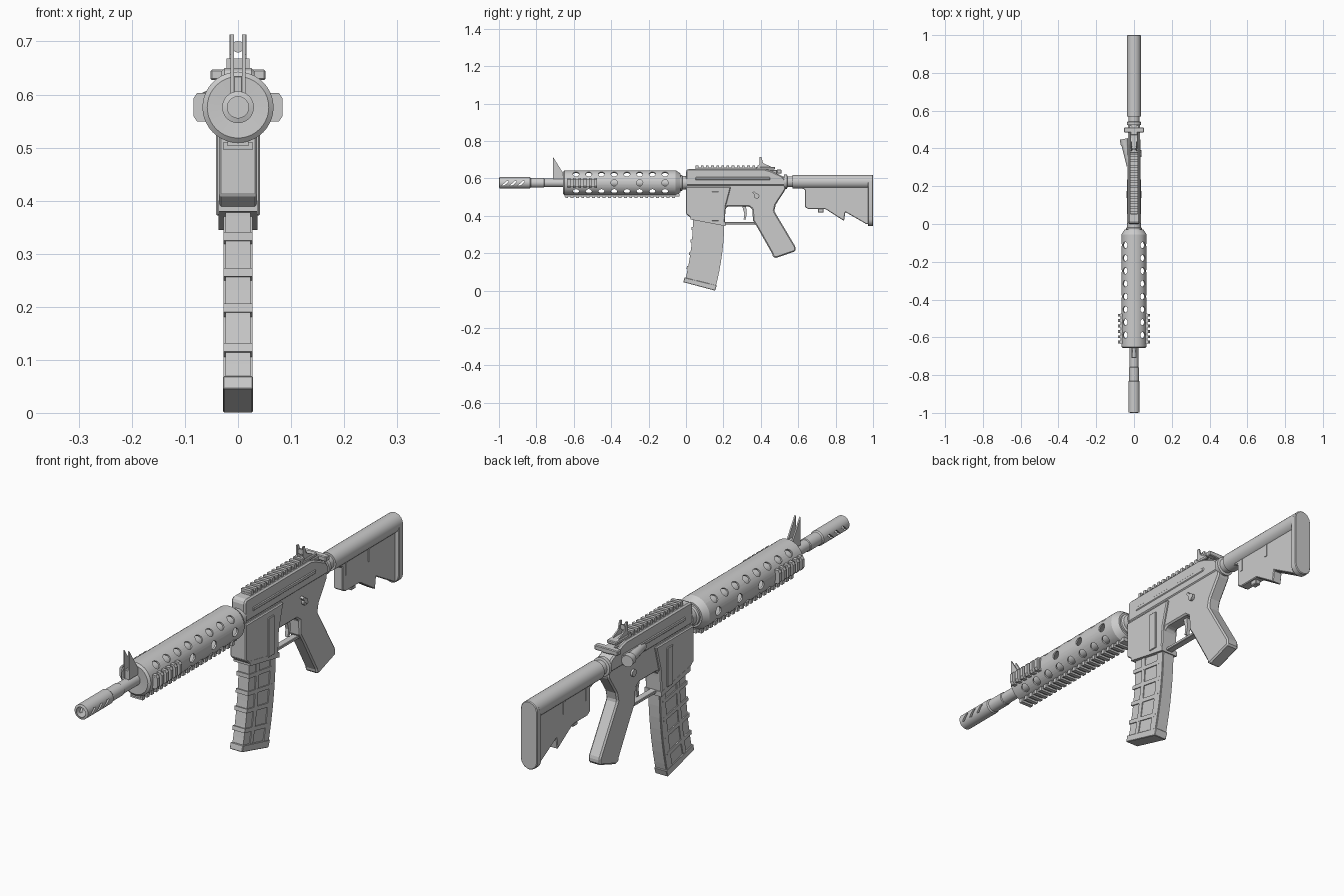
import bpy, bmesh, math
from mathutils import Vector, Matrix

if "Cube" in bpy.data.objects:
    bpy.data.objects.remove(bpy.data.objects["Cube"])

AX = 0.576  # height of the bore axis
mat = bpy.data.materials.new("light_grey")
mat.diffuse_color = (0.6, 0.6, 0.6, 1)
mat.use_nodes = True
mat.node_tree.nodes["Principled BSDF"].inputs["Base Color"].default_value = mat.diffuse_color


def finish(name, bm, bevel=0.0, smooth=True):
    bmesh.ops.recalc_face_normals(bm, faces=bm.faces)
    me = bpy.data.meshes.new(name)
    bm.to_mesh(me)
    bm.free()
    ob = bpy.data.objects.new(name, me)
    bpy.context.collection.objects.link(ob)
    me.materials.append(mat)
    if bevel:
        m = ob.modifiers.new("bevel", 'BEVEL')
        m.width, m.segments, m.limit_method = bevel, 1, 'ANGLE'
    if smooth:
        bpy.ops.object.select_all(action='DESELECT')
        ob.select_set(True)
        bpy.context.view_layer.objects.active = ob
        bpy.ops.object.shade_smooth_by_angle(angle=math.radians(30))
    return ob


def add_prism(bm, pts, x0, x1):
    """Extrude a (y, z) outline from x0 to x1."""
    f = bm.faces.new([bm.verts.new((x0, y, z)) for y, z in pts])
    r = bmesh.ops.extrude_face_region(bm, geom=[f], use_keep_orig=True)
    vs = [v for v in r["geom"] if isinstance(v, bmesh.types.BMVert)]
    bmesh.ops.translate(bm, verts=vs, vec=(x1 - x0, 0, 0))


def prism(name, pts, half, bevel=0.0):
    bm = bmesh.new()
    add_prism(bm, pts, -half, half)
    return finish(name, bm, bevel, False)


def add_box(bm, x0, x1, y0, y1, z0, z1):
    add_prism(bm, [(y0, z0), (y1, z0), (y1, z1), (y0, z1)], x0, x1)


def boxes(name, items, bevel=0.0):
    bm = bmesh.new()
    for b in items:
        add_box(bm, *b)
    return finish(name, bm, bevel, False)


def add_rod(bm, a, b, r, seg=20):
    a, b = Vector(a), Vector(b)
    rot = (b - a).to_track_quat('Z', 'Y').to_matrix().to_4x4()
    bmesh.ops.create_cone(bm, cap_ends=True, segments=seg, radius1=r, radius2=r,
                          depth=(b - a).length,
                          matrix=Matrix.Translation((a + b) / 2) @ rot)


def rod(name, a, b, r, seg=20):
    bm = bmesh.new()
    add_rod(bm, a, b, r, seg)
    return finish(name, bm)


def lathe(name, prof, seg=32, z=AX):
    """Revolve a closed (y, radius) loop about the bore axis."""
    bm = bmesh.new()
    rings = [[bm.verts.new((r * math.cos(t), y, z + r * math.sin(t)))
              for t in (2 * math.pi * i / seg for i in range(seg))] for y, r in prof]
    for k in range(len(rings)):
        p, q = rings[k], rings[(k + 1) % len(rings)]
        for i in range(seg):
            j = (i + 1) % seg
            bm.faces.new((p[i], p[j], q[j], q[i]))
    return finish(name, bm)


def cut(ob, bm, name):
    c = finish(name, bm, smooth=False)
    c.hide_render = True
    c.display_type = 'WIRE'
    m = ob.modifiers.new(name, 'BOOLEAN')
    m.operation, m.solver, m.object = 'DIFFERENCE', 'EXACT', c


# Barrel and slotted muzzle
rod("barrel", (0, -0.85, AX), (0, 0.02, AX), 0.023, 24)
lathe("barrel_collar", [(-0.83, 0.02), (-0.83, 0.026), (-0.76, 0.026), (-0.755, 0.02)])
muzzle = lathe("muzzle", [(-1, 0.02), (-0.997, 0.03), (-0.835, 0.03), (-0.828, 0.024),
                          (-0.828, 0.015), (-0.85, 0.02)])
bm = bmesh.new()
for k in range(3):
    y = -0.97 + 0.043 * k
    add_prism(bm, [(y - 0.014, AX - 0.013), (y - 0.002, AX - 0.015),
                   (y + 0.024, AX + 0.008), (y + 0.012, AX + 0.01)], -0.1, 0.1)
cut(muzzle, bm, "muzzle_slot_cutter")

# Handguard: hollow tube with rows of round holes
guard = lathe("handguard", [(-0.655, 0.022), (-0.657, 0.058), (-0.65, 0.067), (-0.055, 0.067),
                            (-0.03, 0.05), (-0.03, 0.022), (-0.045, 0.022), (-0.055, 0.06),
                            (-0.64, 0.06), (-0.645, 0.022)], 40)
holes = [-0.588 + 0.068 * i for i in range(8)]
for n, (ang, ys) in enumerate([(45, holes), (135, holes), (0, holes[3::2] + holes[7:8])]):
    bm = bmesh.new()
    d = Vector((math.cos(math.radians(ang)), 0, math.sin(math.radians(ang)))) * 0.1
    for y in sorted(set(ys)):
        c = Vector((0, y, AX))
        add_rod(bm, c - d, c + d, 0.017, 16)
    cut(guard, bm, "hole_cutter_%d" % n)
lathe("barrel_nut", [(-0.035, 0.02), (-0.035, 0.043), (-0.022, 0.043), (-0.018, 0.036),
                     (0.005, 0.036), (0.005, 0.02)])

# Toothed rails on the handguard sides and underside
bm = bmesh.new()
for s in (-1, 1):
    add_box(bm, s * 0.055, s * 0.072, -0.635, -0.475, AX - 0.02, AX + 0.02)
    for i in range(6):
        y = -0.633 + 0.0285 * i
        f = bm.faces.new([bm.verts.new((s * x, y, AX + z)) for x, z in (
            (0.058, -0.027), (0.077, -0.027), (0.084, -0.017),
            (0.084, 0.017), (0.077, 0.027), (0.058, 0.027))])
        r = bmesh.ops.extrude_face_region(bm, geom=[f], use_keep_orig=True)
        bmesh.ops.translate(bm, vec=(0, 0.015, 0),
                            verts=[v for v in r["geom"] if isinstance(v, bmesh.types.BMVert)])
finish("side_rails", bm, smooth=False)
boxes("bottom_rail", [(-0.02, 0.02, -0.65, -0.035, 0.503, 0.518)] +
      [(-0.027, 0.027, -0.645 + 0.0285 * i, -0.63 + 0.0285 * i, 0.495, 0.511) for i in range(21)])

# Front sight with two pointed blades
boxes("front_sight_base", [(-0.009, 0.009, -0.71, -0.65, AX + 0.01, 0.635)], 0.002)
bm = bmesh.new()
for s in (-1, 1):
    add_prism(bm, [(-0.71, 0.6), (-0.71, 0.713), (-0.702, 0.7), (-0.658, 0.63), (-0.655, 0.6)],
              s * 0.008, s * 0.014)
finish("front_sight_blades", bm, smooth=False)

# Receiver: upper, lower with grip, magazine well
prism("upper_receiver", [(0, 0.56), (0, 0.64), (0.01, 0.65), (0.42, 0.65), (0.45, 0.642),
                         (0.515, 0.612), (0.532, 0.59), (0.532, 0.56)], 0.031, 0.006)
boxes("receiver_ledge", [(-0.034, 0.034, 0.05, 0.45, 0.59, 0.606)], 0.003)
prism("lower_receiver", [(0, 0.57), (0, 0.41), (0.03, 0.387), (0.205, 0.357), (0.212, 0.44),
                         (0.225, 0.45), (0.335, 0.45), (0.355, 0.435), (0.358, 0.375),
                         (0.38, 0.34), (0.462, 0.195), (0.465, 0.178), (0.482, 0.175),
                         (0.585, 0.21), (0.585, 0.235), (0.472, 0.425), (0.48, 0.46),
                         (0.532, 0.54), (0.532, 0.57)], 0.027, 0.006)
prism("magazine_well", [(0.0, 0.555), (0.0, 0.41), (0.03, 0.385), (0.207, 0.355),
                        (0.24, 0.355), (0.24, 0.555)][:4] + [(0.212, 0.45), (0.24, 0.555)], 0.036, 0.004)
boxes("well_ridges", [(s * 0.03, s * 0.041, 0.138, 0.175, 0.372, 0.53) for s in (-1, 1)], 0.002)
prism("well_lip", [(0.025, 0.4), (0.025, 0.38), (0.21, 0.345), (0.21, 0.365)], 0.037)
boxes("trigger_guard", [(-0.014, 0.014, 0.2, 0.375, 0.354, 0.366)], 0.002)
prism("trigger", [(0.298, 0.46), (0.312, 0.41), (0.308, 0.38), (0.318, 0.378),
                  (0.325, 0.41), (0.32, 0.46)], 0.007)
bm = bmesh.new()
add_rod(bm, (-0.035, 0.378, 0.505), (0.038, 0.378, 0.505), 0.014, 14)
add_prism(bm, [(0.355, 0.525), (0.365, 0.53), (0.392, 0.5), (0.384, 0.493)], 0.025, 0.04)
finish("selector_switch", bm)
bm = bmesh.new()
add_rod(bm, (-0.02, 0.31, 0.585), (-0.05, 0.43, 0.585), 0.019)
add_rod(bm, (-0.047, 0.42, 0.585), (-0.053, 0.45, 0.585), 0.023)
finish("side_plunger", bm)

# Top rail, charging handle, rear sight
boxes("top_rail", [(-0.018, 0.018, 0.05, 0.44, 0.645, 0.658)] +
      [(-0.022, 0.022, 0.052 + 0.0275 * i, 0.066 + 0.0275 * i, 0.65, 0.668) for i in range(13)])
boxes("charging_handle", [(-0.02, 0.02, 0.42, 0.51, 0.625, 0.645),
                          (-0.052, 0.052, 0.485, 0.51, 0.627, 0.647)], 0.003)
boxes("rear_sight_base", [(-0.022, 0.022, 0.375, 0.475, 0.648, 0.662)], 0.003)
bm = bmesh.new()
for s in (-1, 1):
    add_prism(bm, [(0.375, 0.655), (0.392, 0.675), (0.392, 0.713), (0.403, 0.713),
                   (0.412, 0.682), (0.465, 0.657)], s * 0.01, s * 0.016)
add_rod(bm, (0, 0.395, 0.69), (0, 0.403, 0.69), 0.011, 12)
finish("rear_sight", bm, smooth=False)

# Buffer tube and stock
rod("buffer_tube", (0, 0.5, 0.582), (0, 0.6, 0.582), 0.029)
lathe("rear_collar", [(0.525, 0.02), (0.525, 0.038), (0.54, 0.038), (0.545, 0.02)], z=0.582)
rod("stock_tube", (0, 0.57, 0.582), (0, 0.985, 0.582), 0.037, 28)
prism("stock_body", [(0.6, 0.57), (0.6, 0.552), (0.636, 0.54), (0.636, 0.447), (0.655, 0.435),
                     (0.745, 0.435), (0.755, 0.43), (0.845, 0.372), (0.852, 0.42),
                     (0.965, 0.355), (0.985, 0.355), (0.985, 0.57)], 0.02, 0.003)
boxes("stock_slots", [(-0.0225, 0.0225, y, y + 0.012, 0.5, 0.55) for y in (0.655, 0.8)])
boxes("stock_latch", [(-0.012, 0.012, 0.705, 0.735, 0.417, 0.44)], 0.003)
bm = bmesh.new()
ring = [(0.037 * math.cos(math.pi * i / 10), 0.582 + 0.037 * math.sin(math.pi * i / 10)) for i in range(11)]
ring += [(-x, 0.382 - (z - 0.582)) for x, z in ring]
f = bm.faces.new([bm.verts.new((x, 0.972, z)) for x, z in ring])
r = bmesh.ops.extrude_face_region(bm, geom=[f], use_keep_orig=True)
bmesh.ops.translate(bm, vec=(0, 0.028, 0), verts=[v for v in r["geom"] if isinstance(v, bmesh.types.BMVert)])
finish("butt_plate", bm, 0.003)


# Curved magazine: s runs front to back, t runs top to bottom
def mag(s, t):
    return (0.038 - 0.045 * t * t + s * (0.167 - 0.005 * t * t), 0.4 - 0.355 * t - s * (0.02 + 0.02 * t))


def strip(bm, s0, s1, t0, t1, half, n=8):
    ts = [t0 + (t1 - t0) * i / n for i in range(n + 1)]
    add_prism(bm, [mag(s0, t) for t in ts] + [mag(s1, t) for t in reversed(ts)], -half, half)


bm = bmesh.new()
strip(bm, 0.0, 1.0, -0.05, 1, 0.0235)
finish("magazine_core", bm, smooth=False)
bm = bmesh.new()
strip(bm, 0.24, 0.36, 0, 1, 0.027)
strip(bm, 0.78, 0.98, 0, 1, 0.027)
for t in (0.17, 0.36, 0.55, 0.76):
    strip(bm, -0.04, 0.9, t, t + 0.045, 0.0275, 1)
strip(bm, -0.02, 0.98, 0.0, 0.05, 0.027, 1)
finish("magazine_ribs", bm, smooth=False)
prism("magazine_base", [(-0.008, 0.07), (-0.014, 0.045), (0.155, 0.0), (0.165, 0.028)], 0.028, 0.002)
